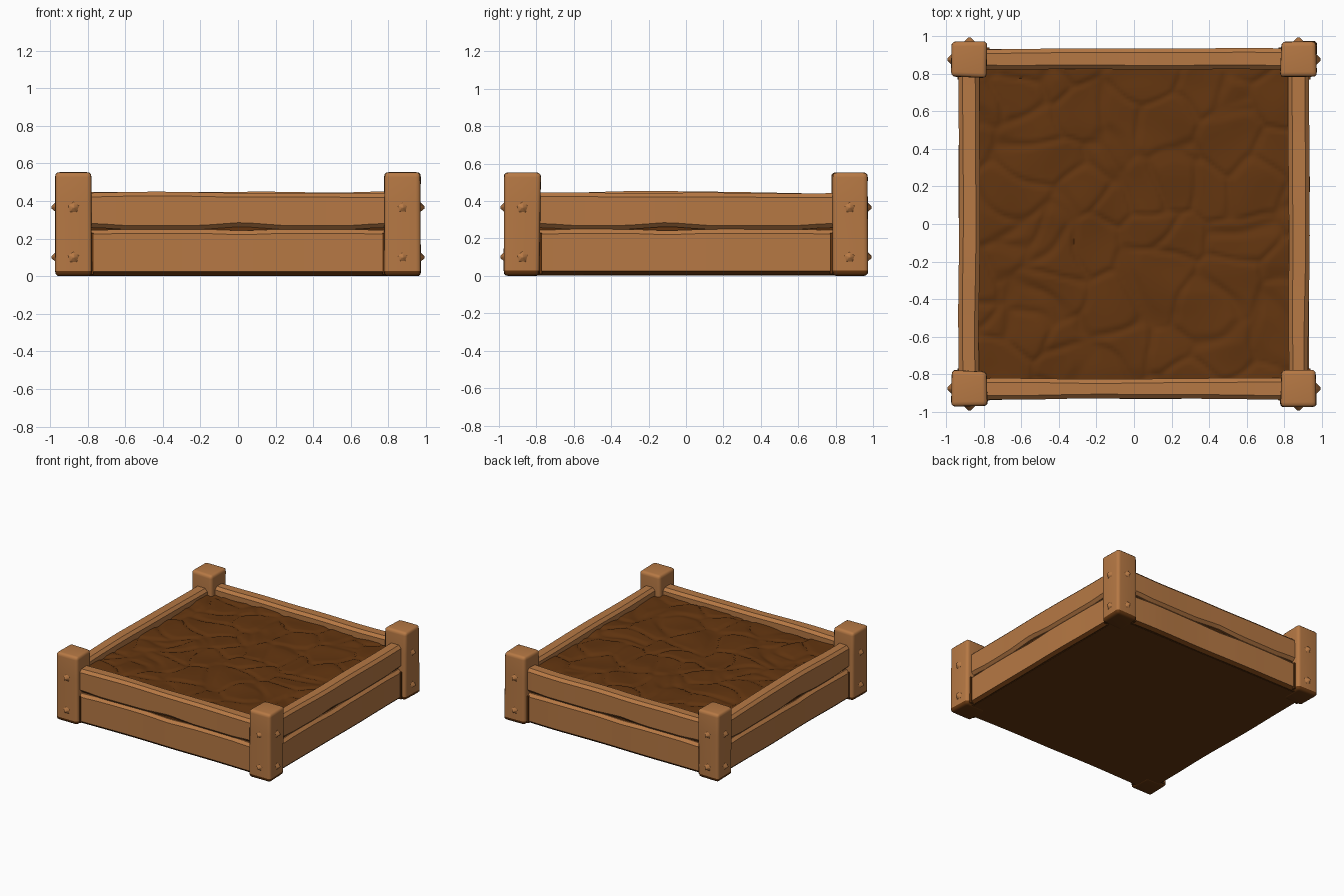
import bpy, bmesh, math, random
from mathutils import Vector, Matrix, noise

random.seed(4)
cube = bpy.data.objects.get("Cube")
if cube:
    bpy.data.objects.remove(cube)


def make_material(name, colour):
    mat = bpy.data.materials.new(name)
    mat.use_nodes = True
    mat.diffuse_color = (*colour, 1)
    mat.node_tree.nodes["Principled BSDF"].inputs["Base Color"].default_value = (*colour, 1)
    return mat


WOOD = make_material("warm wood", (0.47, 0.19, 0.058))
SOIL = make_material("dark soil", (0.125, 0.036, 0.005))


def finish(bm, name, mats, turn=0, angle=40):
    """Turn a bmesh into a smooth-shaded object, rotated about the bed centre."""
    bm.transform(Matrix.Rotation(turn, 4, "Z"))
    bmesh.ops.recalc_face_normals(bm, faces=bm.faces)
    mesh = bpy.data.meshes.new(name)
    bm.to_mesh(mesh)
    bm.free()
    obj = bpy.data.objects.new(name, mesh)
    bpy.context.collection.objects.link(obj)
    for mat in mats:
        mesh.materials.append(mat)
    bpy.ops.object.select_all(action="DESELECT")
    obj.select_set(True)
    bpy.context.view_layer.objects.active = obj
    bpy.ops.object.shade_smooth_by_angle(angle=math.radians(angle))
    return obj


def dirty_base(bm, height):
    """Soil colour on the faces close to the ground."""
    for f in bm.faces:
        if f.calc_center_median().z < height:
            f.material_index = 1


def box(bm, low, high):
    low, high = Vector(low), Vector(high)
    matrix = Matrix.Translation((low + high) / 2) @ Matrix.Diagonal((*(high - low), 1))
    return bmesh.ops.create_cube(bm, size=1, matrix=matrix)["verts"]


def wave(x, seed):
    return noise.noise(Vector((x * 1.8, seed * 3.7, 0.3)))


def plank(name, bottom, top, turn, seed, notch):
    """Hewn board along the front, lofted from a chamfered section."""
    bm = bmesh.new()
    rings = []
    steps = 28
    for i in range(steps + 1):
        x = -0.84 + 1.68 * i / steps
        t = top + 0.012 * wave(x, seed)
        # splits open along the joint between the two boards
        split = max(0, 1 - abs(x - notch) / 0.22) + 0.7 * max(0, 1 - abs(abs(x) - 0.76) / 0.15)
        b = bottom + (0.016 * split if bottom > 0.1 else 0)
        if bottom < 0.1:
            t = top - 0.008 * split
        out = -0.932 + 0.008 * wave(x, seed + 9)
        inner = -0.822 + 0.008 * wave(x, seed + 5)
        c = 0.022
        section = [(out + c, b), (out, b + c), (out, t - c), (out + c, t),
                   (inner - c, t), (inner, t - c), (inner, b + c), (inner - c, b)]
        rings.append([bm.verts.new((x, y, z)) for y, z in section])
    for a, b in zip(rings, rings[1:]):
        for k in range(8):
            bm.faces.new((a[k], a[k - 1], b[k - 1], b[k]))
    bm.faces.new(rings[0])
    bm.faces.new(rings[-1])
    dirty_base(bm, 0.03)
    return finish(bm, name, [WOOD, SOIL], turn)


def post(name, turn, seed):
    """Chunky corner post with worn edges, at the front left before turning."""
    bm = bmesh.new()
    verts = box(bm, (0.78, -0.97, 0), (0.97, -0.78, 0.553))
    for v in verts:
        v.co.x += random.uniform(-0.006, 0.006)
        v.co.y += random.uniform(-0.006, 0.006)
    bmesh.ops.bevel(bm, geom=bm.edges[:], offset=0.026, segments=3, profile=0.6, affect="EDGES")
    for z in (0.028, 0.2, 0.38):
        bmesh.ops.bisect_plane(bm, geom=bm.verts[:] + bm.edges[:] + bm.faces[:],
                               plane_co=(0, 0, z), plane_no=(0, 0, 1))
    dirty_base(bm, 0.03)
    return finish(bm, name, [WOOD, SOIL], turn)


def pegs(name, turn):
    """Low pointed pegs on the two outer faces of a corner post."""
    bm = bmesh.new()
    for z in (0.1, 0.365):
        for centre, axis in (((0.975, -0.875, z), (1, 0, 0)), ((0.875, -0.975, z), (0, -1, 0))):
            rot = Vector(axis).to_track_quat("Z", "Y").to_matrix().to_4x4()
            bmesh.ops.create_cone(bm, cap_ends=True, segments=5, radius1=0.042, radius2=0.006,
                                  depth=0.036, matrix=Matrix.Translation(centre) @ rot)
    return finish(bm, name, [WOOD], turn, 80)


# Four sides and four corners
SIDES = (("front", 0.02), ("left", -0.1), ("back", 0.05), ("right", 0.12))
CORNERS = ("front_left", "back_left", "back_right", "front_right")
for i, (side, notch) in enumerate(SIDES):
    turn = i * math.pi / 2
    plank(side + "_lower_plank", 0.004, 0.25, turn, i + 1, notch)
    plank(side + "_upper_plank", 0.248, 0.447, turn, i + 21, notch)
    post(CORNERS[i] + "_post", turn, i)
    pegs(CORNERS[i] + "_pegs", turn)
    # dirt packed into the joint between plank and post
    bm = bmesh.new()
    for end in (-1, 1):
        box(bm, (end * 0.776 - 0.007, -0.939, 0.01), (end * 0.776 + 0.007, -0.9, 0.23))
    finish(bm, side + "_joint_dirt", [SOIL], turn)

# Packed earth filling the frame and showing through the plank splits
bm = bmesh.new()
box(bm, (-0.9, -0.9, 0.002), (0.9, 0.9, 0.34))
finish(bm, "earth_core", [SOIL])

# Lumpy, cracked soil surface
bm = bmesh.new()
bmesh.ops.create_grid(bm, x_segments=100, y_segments=100, size=0.84)
for v in bm.verts:
    p = Vector((v.co.x, v.co.y, 0))
    warped = p * 4 + noise.noise_vector(p * 3) * 0.5
    warped.z = 0
    near = noise.voronoi(warped)[0]
    crack = max(0, 1 - (near[1] - near[0]) / 0.16)
    v.co.z = 0.388 + 0.016 * noise.noise(p * 4) - 0.012 * crack
finish(bm, "soil_surface", [SOIL], 0, 60)
